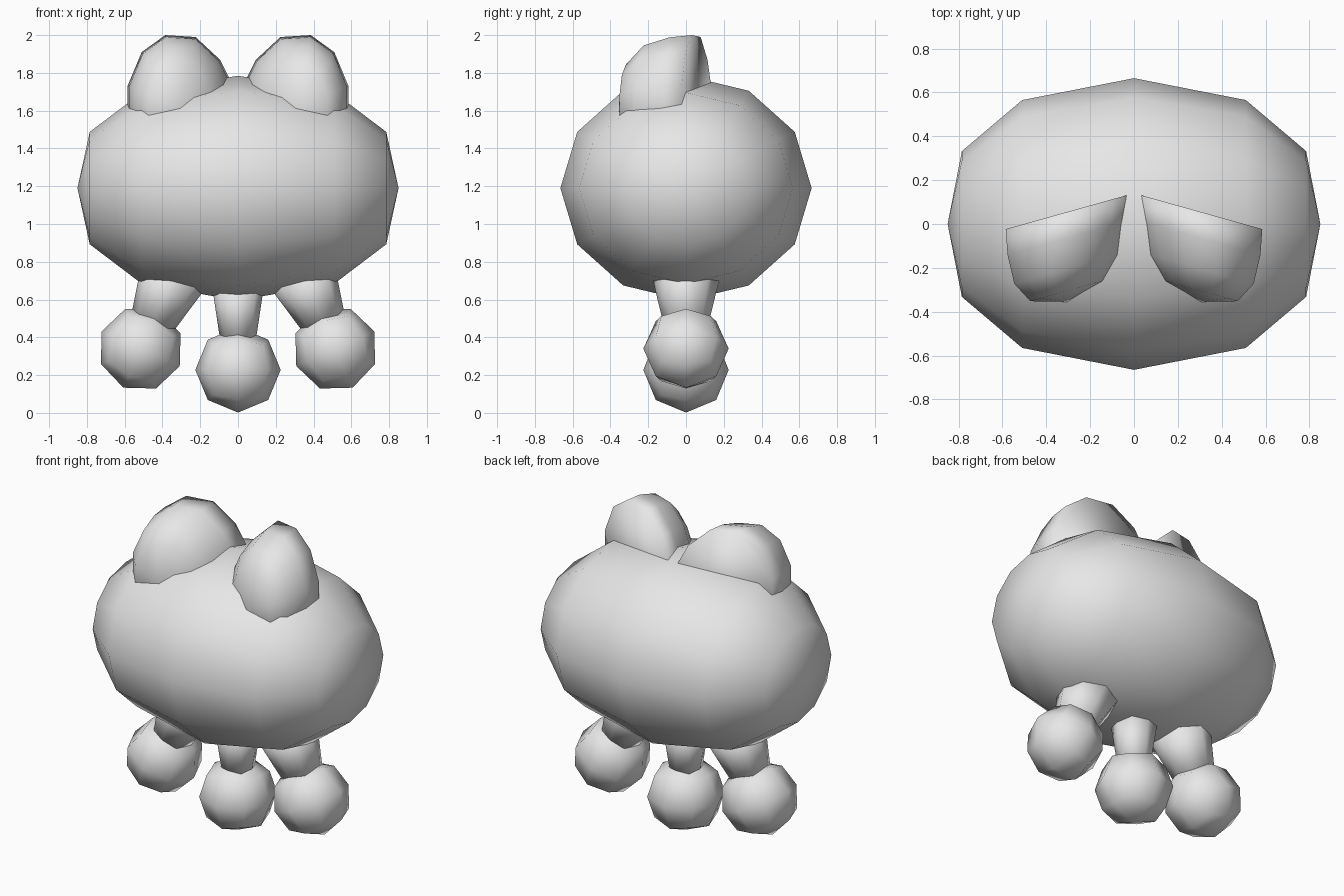
import bpy, bmesh, math
from mathutils import Matrix, Vector

if "Cube" in bpy.data.objects:
    bpy.data.objects.remove(bpy.data.objects["Cube"], do_unlink=True)

GREY = (0.8, 0.8, 0.8, 1.0)
mat = bpy.data.materials.new("light_grey")
mat.use_nodes = True
mat.diffuse_color = GREY
mat.node_tree.nodes["Principled BSDF"].inputs["Base Color"].default_value = GREY


def finish(bm, name):
    """Turn a bmesh into a smooth shaded object."""
    bmesh.ops.recalc_face_normals(bm, faces=bm.faces)
    for f in bm.faces:
        f.smooth = True
    mesh = bpy.data.meshes.new(name)
    bm.to_mesh(mesh)
    bm.free()
    mesh.materials.append(mat)
    obj = bpy.data.objects.new(name, mesh)
    bpy.context.collection.objects.link(obj)
    return obj


def loft(name, start, rings, end=None):
    """Skin closed rings of points between a start and an optional end point."""
    bm = bmesh.new()
    loops = [[bm.verts.new(p) for p in ring] for ring in rings]
    n = len(loops[0])
    for a, b in zip(loops, loops[1:]):
        for i in range(n):
            j = (i + 1) % n
            bm.faces.new((a[i], a[j], b[j], b[i]))
    for tip, ring in ((start, loops[0]), (end, loops[-1])):
        if tip is None:
            bm.faces.new(ring)
        else:
            v = bm.verts.new(tip)
            for i in range(n):
                bm.faces.new((v, ring[i], ring[(i + 1) % n]))
    return finish(bm, name)


# Body: broad twelve-sided egg with its poles on the left and right
def body_ring(x, r):
    angles = [math.radians(30 * i) for i in range(12)]
    return [(x, 0.665 * r * math.cos(a), 1.19 + 0.595 * r * math.sin(a)) for a in angles]


body_rings = [body_ring(x, r) for x, r in
              ((-0.785, 0.5), (-0.51, 0.85), (0, 1), (0.51, 0.85), (0.785, 0.5))]
loft("body", (-0.85, 0, 1.19), body_rings, (0.85, 0, 1.19))

# Domed ears: flat slanted back, full rounded front
EAR_OUTLINE = [(0.28, -0.2), (0.28, 0.12), (0.205, 0.3), (0.08, 0.39),
               (-0.08, 0.38), (-0.21, 0.26), (-0.275, 0.13), (-0.28, -0.2)]
EAR_STEPS = [(1, 0), (0.97, 0.12), (0.86, 0.26), (0.6, 0.36)]


def ear(side, name):
    def point(u, h, depth):
        return (side * (0.305 + u), 0.055 - 0.28 * u - depth, 1.61 + h)
    rings = [[point(u * s, h * s, d) for u, h in EAR_OUTLINE] for s, d in EAR_STEPS]
    loft(name, None, rings, point(0, 0, 0.41))


# Legs: tapered stems ending in faceted ball feet
def leg(name, foot, tilt, low, high, r_low, r_high):
    place = Matrix.Translation(foot) @ Matrix.Rotation(tilt, 4, "Y")
    bm = bmesh.new()
    bmesh.ops.create_cone(bm, cap_ends=True, segments=8, radius1=r_low, radius2=r_high,
                          depth=high - low,
                          matrix=place @ Matrix.Translation((0, 0, (low + high) / 2)))
    finish(bm, name + "_leg")
    bm = bmesh.new()
    bmesh.ops.create_cube(bm, size=1)
    bmesh.ops.subdivide_edges(bm, edges=bm.edges[:], cuts=1, use_grid_fill=True)
    for v in bm.verts:
        v.co = v.co.normalized() * 0.226
    bm.transform(place)
    finish(bm, name + "_foot")


for side, word in ((1, "left"), (-1, "right")):
    ear(side, word + "_ear")
    leg(word, Vector((side * 0.515, 0, 0.34)), side * math.radians(-24),
        0.14, 0.46, 0.118, 0.19)
leg("middle", Vector((0, 0, 0.228)), 0, 0.14, 0.46, 0.092, 0.14)
